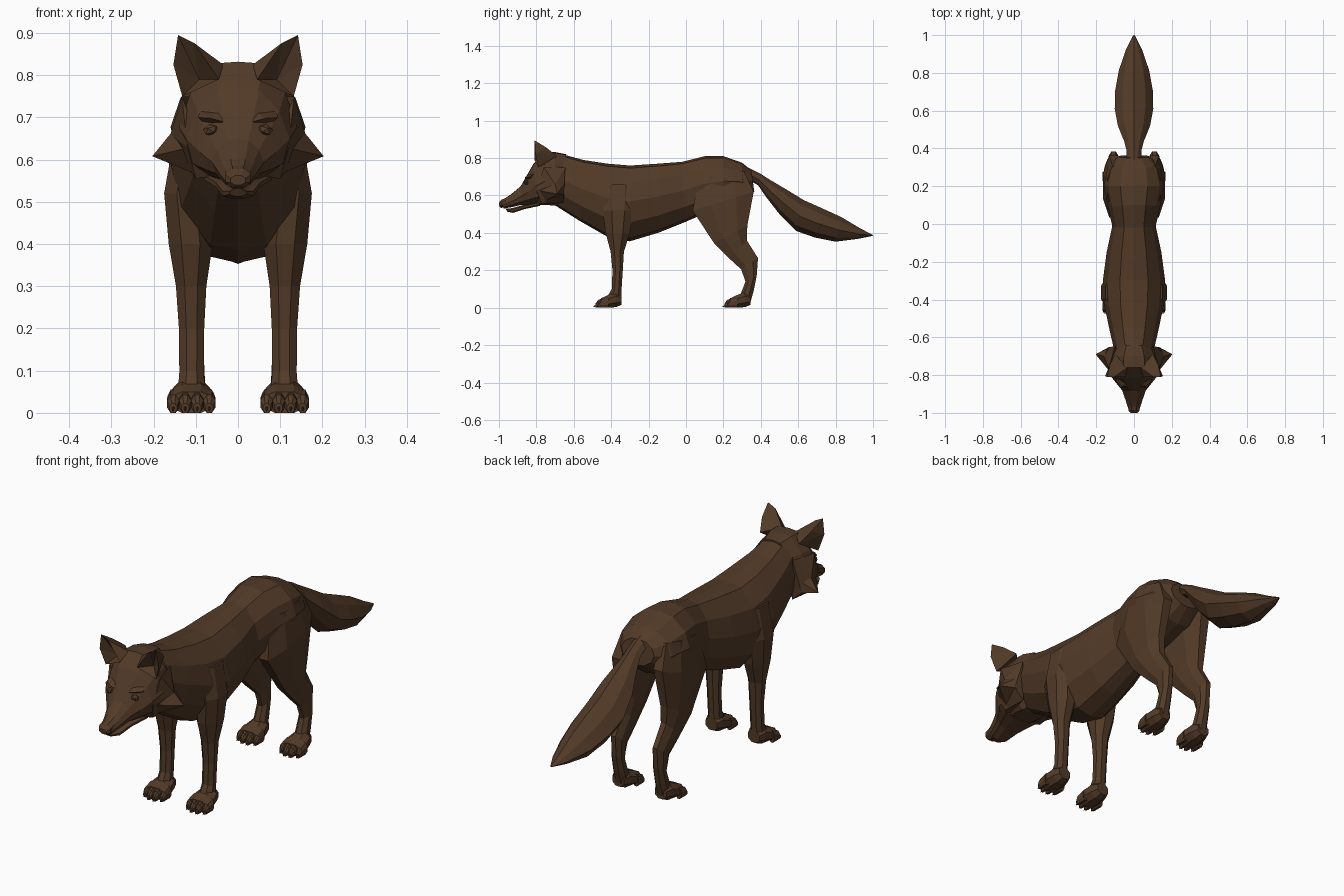
import bpy, bmesh, math
from mathutils import Matrix

fur = bpy.data.materials.new("dark_brown_fur")
fur.diffuse_color = (0.085, 0.043, 0.021, 1)

# Half cross-sections (side, up), mirrored into full rings
BODY = [(0, 1), (.45, .93), (.85, .55), (1, .05), (.86, -.5), (.42, -.92), (0, -1)]
HEAD = [(0, 1), (.4, .97), (.8, .5), (1, -.1), (.85, -.65), (.4, -1)]
LIMB = [(.42, 1), (1, .42), (1, -.42), (.42, -1)]
TAIL = [(0, 1), (.6, .62), (1, -.05), (.65, -.7), (0, -1)]


def finish(name, bm, mirror=False):
    bmesh.ops.recalc_face_normals(bm, faces=bm.faces[:])
    me = bpy.data.meshes.new(name)
    bm.to_mesh(me)
    bm.free()
    me.materials.append(fur)
    ob = bpy.data.objects.new(name, me)
    bpy.context.collection.objects.link(ob)
    if mirror:
        m = ob.modifiers.new("mirror", 'MIRROR')
        m.use_mirror_merge = False
    return ob


def add_loft(bm, half, rings):
    """Each ring: top y, z, bottom y, z, half width, centre x."""
    full = half + [(-u, v) for u, v in reversed(half) if u > 0]
    loops = []
    for r in rings:
        yt, zt, yb, zb, w = r[:5]
        cx = r[5] if len(r) > 5 else 0
        loops.append([bm.verts.new((cx + u * w,
                                    (yt + yb) / 2 + v * (yt - yb) / 2,
                                    (zt + zb) / 2 + v * (zt - zb) / 2)) for u, v in full])
    n = len(full)
    for a, b in zip(loops, loops[1:]):
        for i in range(n):
            j = (i + 1) % n
            bm.faces.new((a[i], a[j], b[j], b[i]))
    bm.faces.new(loops[0])
    bm.faces.new(loops[-1])


def loft(name, half, rings, mirror=False):
    bm = bmesh.new()
    add_loft(bm, half, rings)
    return finish(name, bm, mirror)


def hull(name, pts):
    bm = bmesh.new()
    vs = [bm.verts.new(p) for p in pts]
    res = bmesh.ops.convex_hull(bm, input=vs)
    junk = [v for v in res["geom_interior"] if isinstance(v, bmesh.types.BMVert)]
    bmesh.ops.delete(bm, geom=junk, context='VERTS')
    return finish(name, bm, True)


# Torso with neck
loft("torso", BODY, [
    (-.66, .82, -.72, .56, .10), (-.55, .79, -.57, .465, .13),
    (-.42, .77, -.43, .385, .158), (-.30, .76, -.30, .355, .165),
    (-.15, .77, -.15, .40, .145), (-.02, .78, .0, .46, .115),
    (.10, .81, .08, .495, .138), (.20, .81, .20, .53, .16),
    (.30, .775, .30, .56, .14), (.35, .735, .365, .62, .085)])

# Bushy tail
loft("tail", TAIL, [
    (.30, .765, .34, .68, .038), (.40, .715, .385, .655, .04),
    (.447, .685, .43, .59, .052), (.54, .63, .50, .50, .085),
    (.63, .575, .59, .41, .102), (.72, .535, .69, .375, .10),
    (.83, .485, .80, .353, .08), (.93, .425, .92, .368, .042),
    (1.0, .388, .995, .383, .005)])

# Head, muzzle, jaw, nose
loft("head", HEAD, [
    (-.64, .82, -.66, .56, .10), (-.70, .832, -.70, .545, .135),
    (-.76, .832, -.75, .55, .14), (-.815, .77, -.80, .55, .122),
    (-.855, .70, -.84, .55, .09), (-.885, .648, -.88, .55, .062),
    (-.94, .603, -.93, .538, .044), (-.985, .573, -.975, .53, .03)])
loft("lower_jaw", LIMB, [
    (-.78, .57, -.78, .545, .08), (-.86, .552, -.86, .528, .052),
    (-.93, .532, -.925, .507, .036), (-.965, .53, -.955, .513, .02)])
loft("nose", LIMB, [
    (-.96, .588, -.965, .54, .03), (-.985, .578, -.988, .533, .03),
    (-1.0, .562, -.998, .54, .018)])

# Eyes with brow ridges
bm = bmesh.new()
bmesh.ops.create_icosphere(bm, subdivisions=1, radius=1, matrix=(
    Matrix.Translation((.064, -.853, .67)) @ Matrix.Rotation(math.radians(15), 4, 'Y')
    @ Matrix.Diagonal((.02, .016, .014, 1))))
finish("eye", bm, True)
hull("brow", [(.035, -.862, .69), (.095, -.835, .70), (.065, -.86, .698),
              (.04, -.835, .715), (.09, -.815, .715), (.06, -.82, .67)])

# Cheek fur: broad base and pointed tuft
hull("cheek", [(.133, -.76, .75), (.16, -.70, .66), (.12, -.80, .63), (.10, -.77, .555),
               (.10, -.645, .75), (.14, -.655, .605), (.09, -.655, .56), (.06, -.80, .56)])
hull("cheek_tuft", [(.203, -.69, .608), (.157, -.70, .665), (.13, -.78, .625),
                    (.11, -.75, .57), (.13, -.65, .605), (.14, -.66, .65)])

# Hollow ears
P = dict(T=(.142, -.81, .895), M=(.105, -.81, .877), J=(.045, -.81, .79),
         O=(.132, -.79, .75), S=(.153, -.805, .825), H=(.092, -.755, .79),
         I=(.035, -.76, .825), B=(.10, -.69, .81), C=(.128, -.745, .855))
bm = bmesh.new()
V = {k: bm.verts.new(p) for k, p in P.items()}
for f in ("TMH", "MJH", "JOH", "OSH", "STH", "TMC", "MIC", "ICB", "MJI",
          "TSC", "SBC", "SOB", "JIB", "JBO"):
    bm.faces.new([V[c] for c in f])
finish("ear", bm, True)

# Front legs
loft("front_leg", LIMB, [
    (-.44, .66, -.28, .66, .045, .105), (-.445, .52, -.28, .52, .052, .123),
    (-.43, .40, -.30, .40, .052, .112), (-.403, .30, -.332, .30, .036, .111),
    (-.393, .20, -.338, .20, .03, .11), (-.397, .10, -.345, .09, .029, .11),
    (-.42, .06, -.345, .05, .032, .11)], True)

# Hind legs with thigh and hock
loft("hind_leg", LIMB, [
    (.07, .70, .31, .73, .045, .095), (.035, .52, .362, .62, .055, .108),
    (.15, .345, .328, .44, .042, .115), (.235, .26, .325, .36, .032, .111),
    (.295, .205, .385, .265, .027, .108), (.318, .14, .378, .17, .026, .108),
    (.295, .08, .363, .095, .029, .108), (.28, .05, .345, .03, .032, .108)], True)

# Paws with four toes and small claws
for name, dy in (("front_paw", 0), ("hind_paw", .69)):
    bm = bmesh.new()
    add_loft(bm, LIMB, [(y + dy, z, y + dy, b, w, .11) for y, z, b, w in
                        ((-.345, .07, .015, .03), (-.375, .085, .003, .042),
                         (-.42, .066, .0, .053), (-.455, .05, .0, .054))])
    for i in range(4):
        x = .068 + i * .0285
        y = dy - (.0 if i in (1, 2) else -.015)
        add_loft(bm, LIMB, [(y - .43, .055, y - .43, 0, .014, x),
                            (y - .47, .042, y - .47, 0, .0145, x),
                            (y - .484, .022, y - .484, 0, .009, x)])
        add_loft(bm, LIMB, [(y - .478, .02, y - .478, .008, .004, x),
                            (y - .494, .008, y - .494, .003, .001, x)])
    finish(name, bm, True)
